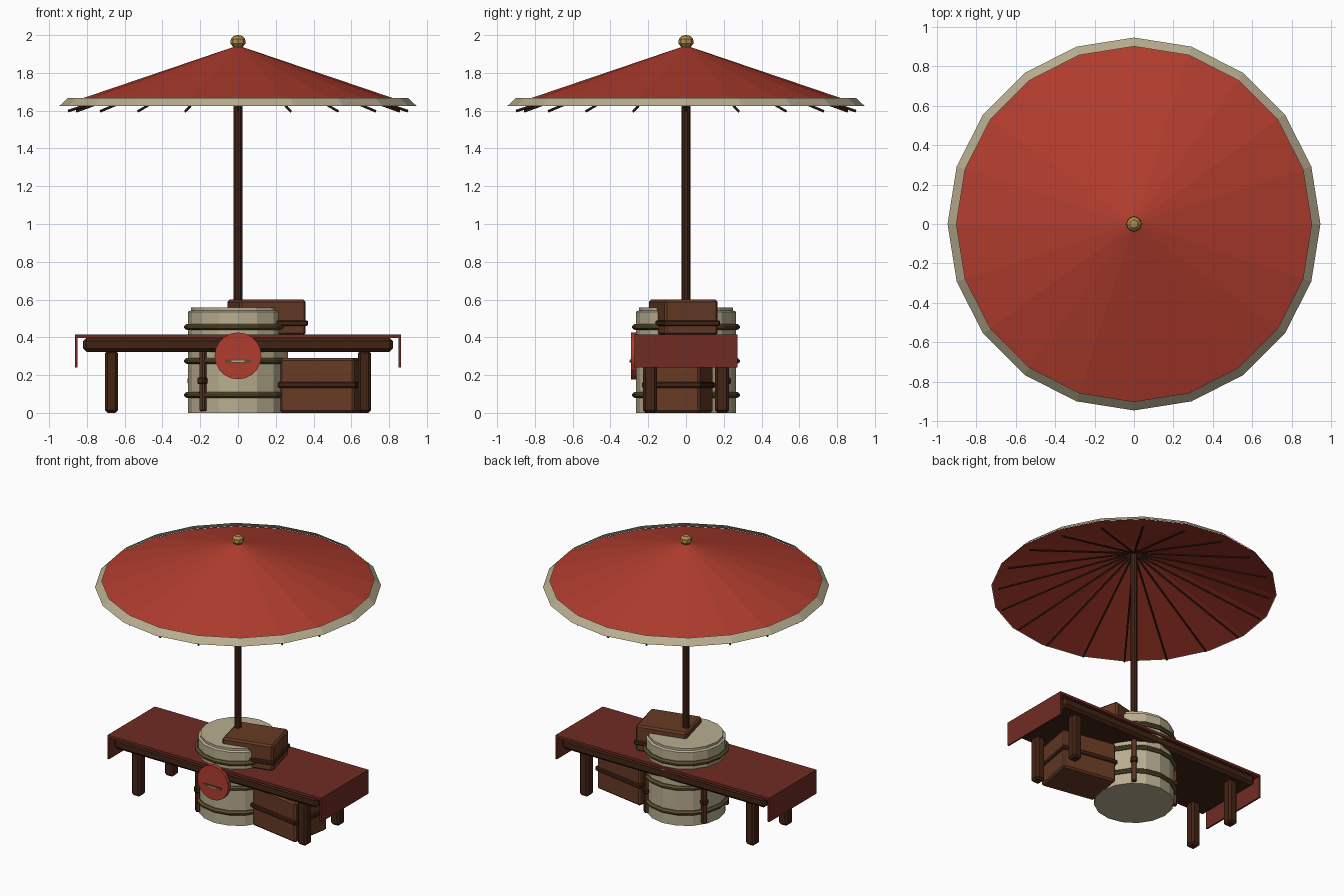
import bpy, bmesh, math
from mathutils import Matrix, Vector

if "Cube" in bpy.data.objects:
    bpy.data.objects.remove(bpy.data.objects["Cube"])


def mat(name, r, g, b):
    m = bpy.data.materials.new(name)
    m.diffuse_color = (r, g, b, 1)
    m.use_nodes = True
    m.node_tree.nodes["Principled BSDF"].inputs["Base Color"].default_value = m.diffuse_color
    return m


RED = mat("canopy red", 0.44, 0.046, 0.027)
CREAM = mat("cream", 0.48, 0.42, 0.28)
DARK = mat("dark wood", 0.055, 0.017, 0.007)
BOX = mat("box brown", 0.135, 0.043, 0.018)
CLOTH = mat("dark red cloth", 0.16, 0.024, 0.017)
GOLD = mat("gold", 0.42, 0.25, 0.065)
HOOP = mat("dark bronze", 0.105, 0.075, 0.024)
STRAP = mat("strap brown", 0.10, 0.032, 0.014)


def finish(name, bm, material):
    bmesh.ops.recalc_face_normals(bm, faces=bm.faces)
    me = bpy.data.meshes.new(name)
    bm.to_mesh(me)
    bm.free()
    me.materials.append(material)
    ob = bpy.data.objects.new(name, me)
    bpy.context.collection.objects.link(ob)
    return ob


def block(name, center, size, material, bevel=0.0, turn=0.0):
    bm = bmesh.new()
    bmesh.ops.create_cube(bm, size=1)
    bmesh.ops.scale(bm, vec=size, verts=bm.verts)
    if bevel:
        bmesh.ops.bevel(bm, geom=bm.edges[:], offset=bevel, segments=1, affect='EDGES')
    bm.transform(Matrix.Translation(center) @ Matrix.Rotation(math.radians(turn), 4, 'Z'))
    return finish(name, bm, material)


def lathe(name, profile, sides, material, closed=False):
    """Spin (radius, z) points about z; radius 0 becomes a tip or cap."""
    bm = bmesh.new()
    rings = []
    for r, z in profile:
        if r == 0:
            rings.append([bm.verts.new((0, 0, z))] * sides)
        else:
            rings.append([bm.verts.new((r * math.cos(2 * math.pi * i / sides),
                                        r * math.sin(2 * math.pi * i / sides), z))
                          for i in range(sides)])
    pairs = list(zip(rings, rings[1:]))
    if closed:
        pairs.append((rings[-1], rings[0]))
    for a, b in pairs:
        for i in range(sides):
            j = (i + 1) % sides
            bm.faces.new(list(dict.fromkeys((a[i], a[j], b[j], b[i]))))
    return finish(name, bm, material)


def rod(name, a, b, radius, sides, material):
    a, b = Vector(a), Vector(b)
    d = b - a
    bm = bmesh.new()
    bmesh.ops.create_cone(bm, cap_ends=True, segments=sides, radius1=radius,
                          radius2=radius, depth=d.length)
    bm.transform(Matrix.Translation((a + b) / 2) @ d.to_track_quat('Z', 'Y').to_matrix().to_4x4())
    return finish(name, bm, material)


# Parasol: canopy, rim band, ribs, pole, finial
lathe("canopy", [(0, 1.945), (0.94, 1.626)], 20, RED)
lathe("canopy_rim", [(0.90, 1.668), (0.945, 1.625)], 20, CREAM)
for i in range(20):
    a = math.radians(18 * i)
    c, s = math.cos(a), math.sin(a)
    rod("canopy_rib", (0.02 * c, 0.02 * s, 1.90), (0.9 * c, 0.9 * s, 1.597), 0.007, 6, DARK)
rod("pole", (0, 0, 0.5), (0, 0, 1.93), 0.024, 10, DARK)
lathe("finial", [(0, 1.932), (0.026, 1.938), (0.04, 1.955), (0.038, 1.98), (0.022, 1.996), (0, 2.0)],
      8, GOLD)

# Barrel with lid and hoops
lathe("barrel", [(0, 0), (0.265, 0), (0.265, 0.535), (0.25, 0.542), (0.25, 0.558), (0, 0.558)],
      16, CREAM)
for z in (0.095, 0.275, 0.455):
    lathe("barrel_hoop", [(0.26, z - 0.016), (0.272, z - 0.016), (0.286, z - 0.005),
                          (0.286, z + 0.005), (0.272, z + 0.016), (0.26, z + 0.016)],
          16, HOOP, closed=True)

# Vertical straps with buckles on the barrel
for deg in (50, 151, 227):
    a = math.radians(deg)
    c, s = math.cos(a), math.sin(a)
    block("barrel_strap", (0.272 * c, 0.272 * s, 0.185), (0.03, 0.036, 0.35), STRAP, 0.006, deg)
    block("strap_buckle", (0.276 * c, 0.276 * s, 0.17), (0.038, 0.048, 0.035), DARK, 0.006, deg)

# Round badge on the front with a small pale knot
rod("badge", (0, -0.262, 0.302), (0, -0.29, 0.302), 0.124, 20, RED)
block("badge_bar", (0, -0.292, 0.275), (0.14, 0.008, 0.016), HOOP)
block("badge_knot", (0, -0.294, 0.272), (0.07, 0.009, 0.012), CREAM)

# Bench: seat, legs, cloth with hanging ends
block("bench_seat", (0, 0, 0.36), (1.64, 0.535, 0.075), DARK, 0.018)
for x in (-0.67, 0.67):
    for y in (-0.19, 0.19):
        block("bench_leg", (x, y, 0.165), (0.07, 0.075, 0.33), DARK, 0.014)
block("bench_cloth", (0, 0, 0.405), (1.724, 0.545, 0.018), CLOTH)
for x in (-0.856, 0.856):
    block("cloth_end", (x, 0, 0.327), (0.012, 0.545, 0.174), CLOTH)

# Boxes, each with a dark band
block("upper_box", (0.15, -0.015, 0.505), (0.36, 0.29, 0.19), BOX, 0.012, 14)
block("upper_box_band", (0.15, -0.015, 0.475), (0.38, 0.31, 0.03), DARK, 0.006, 14)
block("lower_box", (0.445, -0.04, 0.145), (0.40, 0.30, 0.29), BOX, 0.012, -10)
block("lower_box_band", (0.445, -0.04, 0.148), (0.42, 0.32, 0.03), DARK, 0.006, -10)
